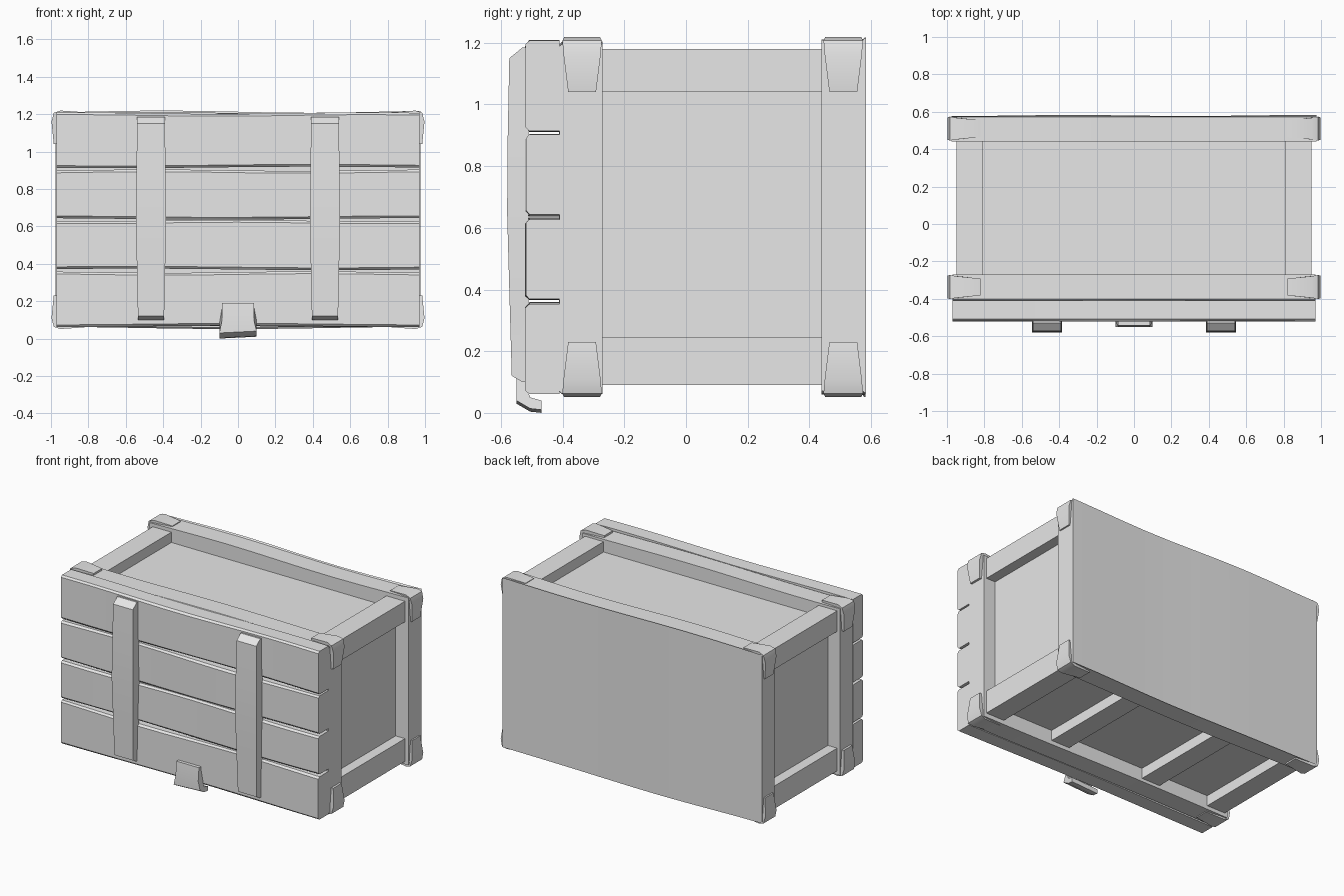
import bpy, bmesh, math

cube = bpy.data.objects.get("Cube")
if cube:
    bpy.data.objects.remove(cube, do_unlink=True)

grey = bpy.data.materials.new("plain grey")
grey.use_nodes = True
colour = (0.8, 0.8, 0.8, 1)
grey.diffuse_color = colour
grey.node_tree.nodes["Principled BSDF"].inputs["Base Color"].default_value = colour


def loft(name, rings):
    """Skin a list of equal-sized rings and cap both ends."""
    bm = bmesh.new()
    loops = [[bm.verts.new(p) for p in ring] for ring in rings]
    n = len(loops[0])
    for a, b in zip(loops, loops[1:]):
        for i in range(n):
            j = (i + 1) % n
            bm.faces.new((a[i], a[j], b[j], b[i]))
    bm.faces.new(loops[0])
    bm.faces.new(loops[-1])
    bmesh.ops.recalc_face_normals(bm, faces=bm.faces)
    mesh = bpy.data.meshes.new(name)
    bm.to_mesh(mesh)
    bm.free()
    mesh.materials.append(grey)
    ob = bpy.data.objects.new(name, mesh)
    bpy.context.collection.objects.link(ob)
    bpy.ops.object.select_all(action='DESELECT')
    ob.select_set(True)
    bpy.context.view_layer.objects.active = ob
    bpy.ops.object.shade_smooth_by_angle(angle=math.radians(30))
    return ob


def box(name, x0, x1, y0, y1, z0, z1):
    return loft(name, [[(x0, y, z0), (x1, y, z0), (x1, y, z1), (x0, y, z1)]
                       for y in (y0, y1)])


def board(name, half, y0, y1, z0, z1, chamfer, wobble, phase, steps=10):
    """Long board along x with chamfered front edges and worn, wavy sides."""
    rings = []
    for i in range(steps + 1):
        x = half * (2 * i / steps - 1)
        top = z1 + wobble * math.sin(4 * x + phase)
        low = z0 + wobble * math.cos(3 * x + phase)
        front = y0 + 0.5 * wobble * math.sin(5 * x + phase)
        c = chamfer
        rings.append([(x, front, low + c), (x, y0 + c, low), (x, y1, low),
                      (x, y1, top), (x, y0 + c, top), (x, front, top - c)])
    return loft(name, rings)


# Recessed body and its end and floor battens
box("body", -0.88, 0.88, -0.3, 0.46, 0.16, 1.11)
for side, s in (("left", 1), ("right", -1)):
    x0, x1 = sorted((0.81 * s, 0.95 * s))
    box(side + "_upper_rail", x0, x1, -0.29, 0.46, 1.04, 1.18)
    box(side + "_lower_rail", x0, x1, -0.29, 0.46, 0.09, 0.245)
    box(side + "_floor_batten", 0.36 * s - 0.07, 0.36 * s + 0.07,
        -0.29, 0.46, 0.09, 0.18)

# Thick slabs at the front and back of the body
board("front_frame", 0.97, -0.41, -0.27, 0.065, 1.2, 0.008, 0.004, 1.0)
board("back_panel", 0.975, 0.58, 0.44, 0.065, 1.205, -0.008, 0.006, 3.2)

# Four front planks
for i, (z0, z1) in enumerate(((0.065, 0.355), (0.37, 0.63),
                              (0.64, 0.9), (0.915, 1.205))):
    board("front_plank_%d" % (i + 1), 0.97, -0.52, -0.41, z0, z1,
          0.012, 0.004, 1.7 * i)

# Two straps over the planks, slightly wider in the middle
for side, cx in (("left", 0.465), ("right", -0.465)):
    rings = []
    for z, w, y in ((0.1, 0.07, -0.53), (0.12, 0.07, -0.565), (0.4, 0.076, -0.573),
                    (0.65, 0.081, -0.58), (0.9, 0.078, -0.578),
                    (1.15, 0.074, -0.573), (1.185, 0.074, -0.53)):
        rings.append([(cx - w, y, z), (cx + w, y, z),
                      (cx + w, -0.51, z), (cx - w, -0.51, z)])
    loft(side + "_strap", rings)

# Bent clasp below the front edge
clasp = ((-0.542, 0.19), (-0.55, 0.1), (-0.55, 0.03), (-0.505, 0.004), (-0.468, 0.0),
         (-0.468, 0.03), (-0.505, 0.04), (-0.52, 0.08), (-0.51, 0.19))
loft("clasp", [[(s * (0.085 + 0.015 * (z < 0.09)), y, z + 0.01 * (s > 0) * (z < 0.09))
                for y, z in clasp] for s in (-1, 1)])

# Folded corner brackets; the last value is the half width along y
bracket = ((0.82, 1.21, 0.045), (0.95, 1.219, 0.058), (0.985, 1.207, 0.064),
           (0.997, 1.16, 0.06), (0.985, 1.04, 0.045), (0.96, 1.04, 0.045),
           (0.96, 1.19, 0.06), (0.82, 1.19, 0.045))
for end, cy in (("front", -0.337), ("back", 0.51)):
    for side, sx in (("left", 1), ("right", -1)):
        for level, up in (("upper", True), ("lower", False)):
            loft("_".join((end, side, level, "bracket")),
                 [[(sx * x, cy + s * w, z if up else 1.27 - z)
                   for x, z, w in bracket] for s in (-1, 1)])
